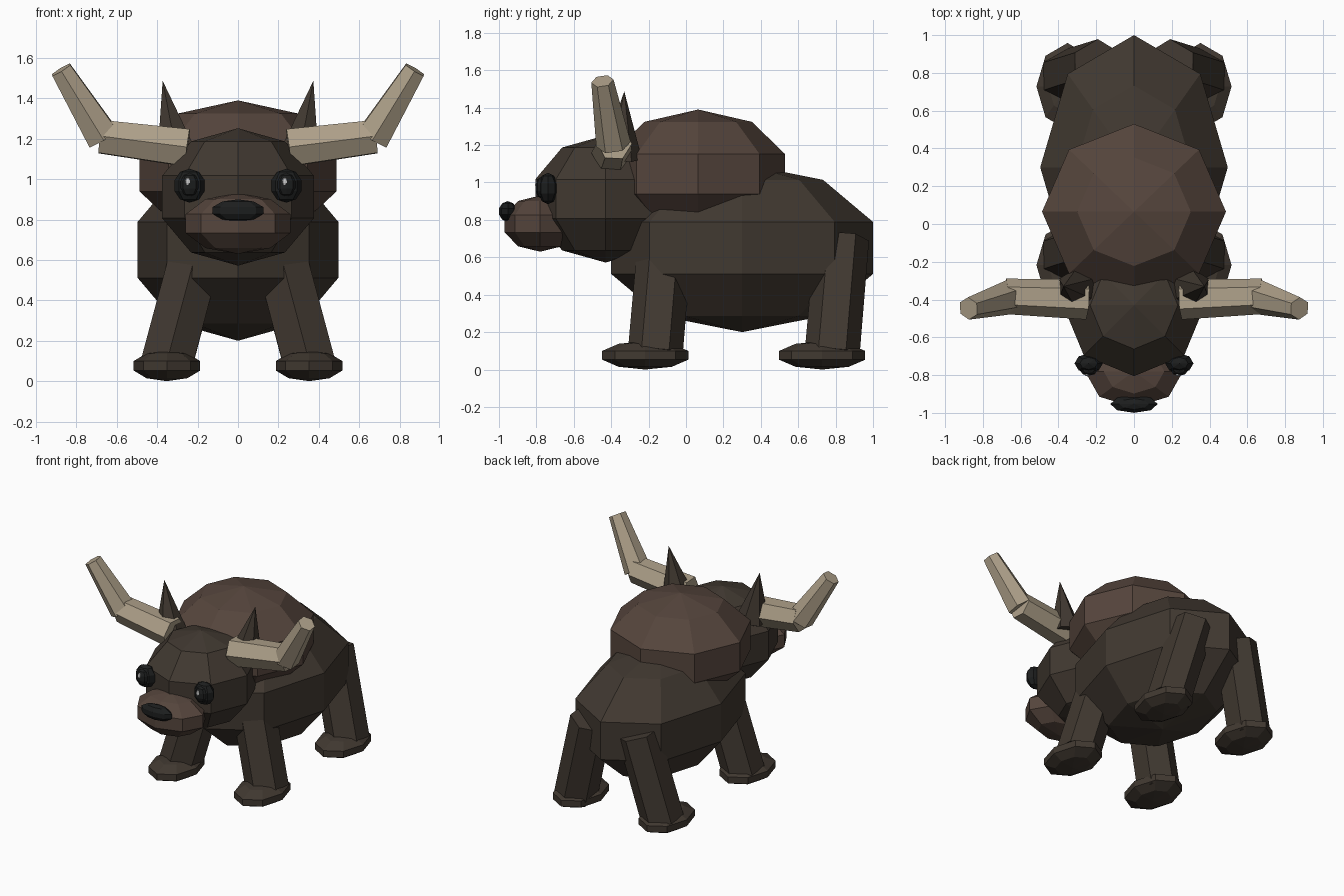
import bpy, bmesh
from mathutils import Vector, Matrix

if "Cube" in bpy.data.objects:
    bpy.data.objects.remove(bpy.data.objects["Cube"])


def material(name, rgb):
    m = bpy.data.materials.new(name)
    m.diffuse_color = (*rgb, 1)
    m.use_nodes = True
    m.node_tree.nodes["Principled BSDF"].inputs["Base Color"].default_value = m.diffuse_color
    return m


FUR = material("dark_fur", (0.052, 0.040, 0.030))
TAN = material("brown_fur", (0.092, 0.060, 0.046))
HORN = material("horn", (0.42, 0.35, 0.25))
BLACK = material("black", (0.012, 0.013, 0.013))
GLINT = material("glint", (0.55, 0.58, 0.55))


def finish(name, bm, mat):
    bmesh.ops.recalc_face_normals(bm, faces=bm.faces)
    me = bpy.data.meshes.new(name)
    bm.to_mesh(me)
    bm.free()
    me.materials.append(mat)
    ob = bpy.data.objects.new(name, me)
    bpy.context.collection.objects.link(ob)
    return ob


def ball(name, centre, radii, mat):
    """Faceted ellipsoid: 8 sides, 5 bands."""
    bm = bmesh.new()
    m = Matrix.Translation(centre) @ Matrix.Diagonal((*radii, 1))
    bmesh.ops.create_uvsphere(bm, u_segments=8, v_segments=5, radius=1, matrix=m)
    return finish(name, bm, mat)


def rod(name, a, b, r1, r2, mat, sides=6):
    """Straight tapered prism from a to b."""
    a, b = Vector(a), Vector(b)
    d = b - a
    rot = Vector((0, 0, 1)).rotation_difference(d).to_matrix().to_4x4()
    bm = bmesh.new()
    bmesh.ops.create_cone(bm, cap_ends=True, segments=sides, radius1=r1, radius2=r2,
                          depth=d.length, matrix=Matrix.Translation((a + b) / 2) @ rot)
    bmesh.ops.remove_doubles(bm, verts=bm.verts, dist=1e-5)
    return finish(name, bm, mat)


# Torso, shoulder hump, head, muzzle, nose
ball("body", (0, 0.30, 0.65), (0.522, 0.736, 0.45), FUR)
ball("hump", (0, 0.065, 1.045), (0.512, 0.489, 0.345), TAN)
ball("head", (0, -0.43, 0.912), (0.395, 0.395, 0.34), FUR)
ball("muzzle", (0, -0.78, 0.78), (0.273, 0.20, 0.15), TAN)
ball("nose", (0, -0.953, 0.845), (0.132, 0.049, 0.055), BLACK)

for side, s in (("left", 1), ("right", -1)):
    # Eyes with pupil and glint
    ball(f"{side}_eye", (s * 0.24, -0.738, 0.968), (0.079, 0.055, 0.084), BLACK)
    ball(f"{side}_pupil", (s * 0.24, -0.775, 0.972), (0.048, 0.030, 0.058), BLACK)
    ball(f"{side}_eye_glint", (s * 0.24 - 0.008, -0.797, 0.988), (0.014, 0.010, 0.020), GLINT)
    # Ears
    rod(f"{side}_ear", (s * 0.305, -0.345, 1.13), (s * 0.373, -0.33, 1.487), 0.11, 0, FUR)
    # Two-piece horns
    rod(f"{side}_horn_base", (s * 0.25, -0.40, 1.155), (s * 0.68, -0.383, 1.21), 0.106, 0.094, HORN)
    rod(f"{side}_horn_tip", (s * 0.668, -0.388, 1.205), (s * 0.876, -0.447, 1.542), 0.093, 0.060, HORN)
    # Legs and feet
    for end, y in (("front", 0), ("rear", 0.946)):
        rod(f"{side}_{end}_leg", (s * 0.355, y - 0.165, 0.08), (s * 0.19, y - 0.112, 0.70),
            0.147, 0.145, FUR)
        ball(f"{side}_{end}_foot", (s * 0.352, y - 0.218, 0.076), (0.173, 0.242, 0.076), FUR)
